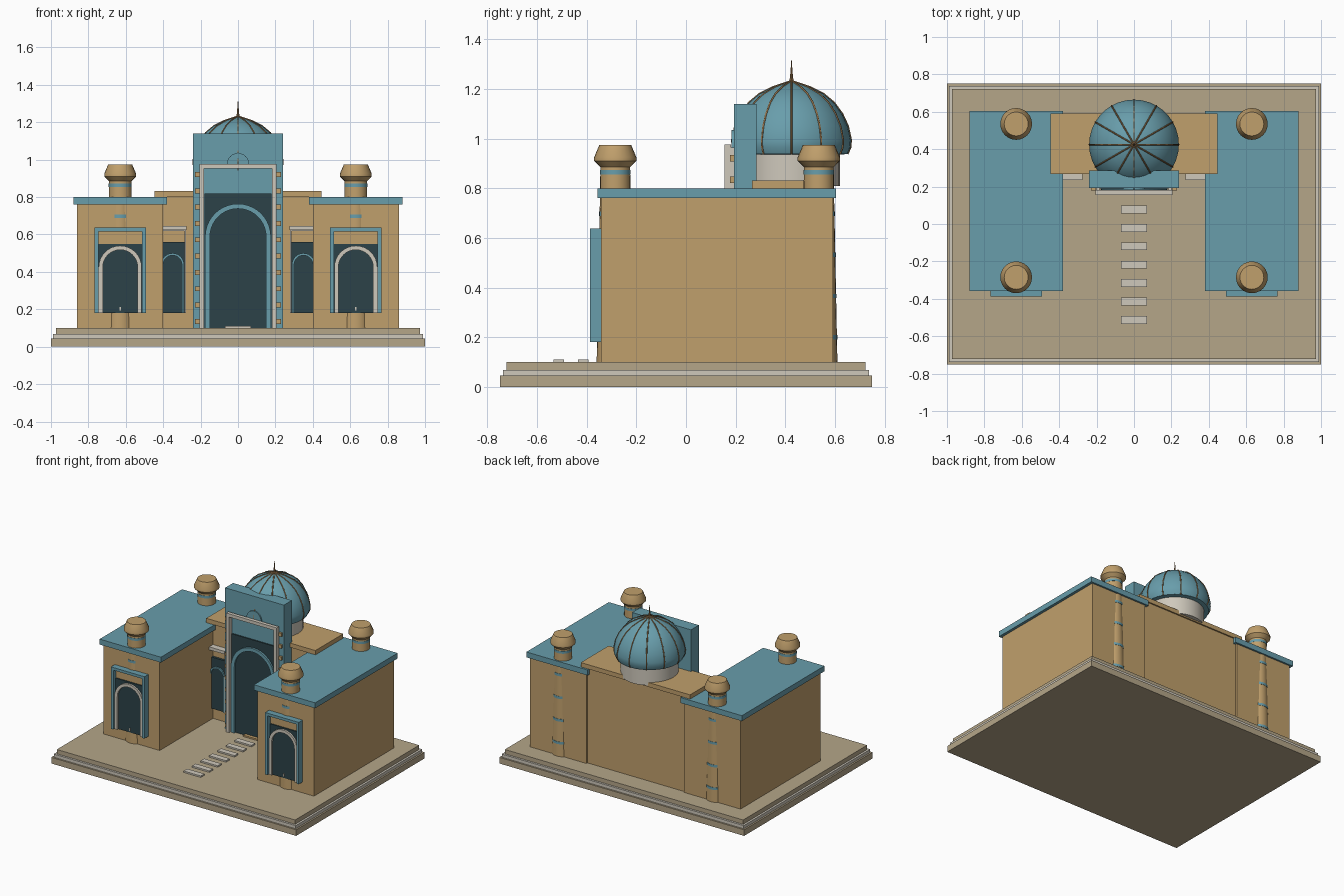
import bpy, math
from mathutils import Vector

old = bpy.data.objects.get("Cube")
if old:
    bpy.data.objects.remove(old, do_unlink=True)


def material(name, rgb):
    m = bpy.data.materials.new(name)
    m.use_nodes = True
    color = (*rgb, 1)
    m.diffuse_color = color
    m.node_tree.nodes["Principled BSDF"].inputs["Base Color"].default_value = color
    return m


TAN = material("sandy brick", (0.53, 0.35, 0.15))
TEAL = material("turquoise tile", (0.14, 0.34, 0.41))
STONE = material("paving stone", (0.46, 0.38, 0.25))
CREAM = material("pale stone", (0.62, 0.58, 0.50))
DARK = material("dark recess", (0.025, 0.055, 0.065))
BRONZE = material("bronze", (0.30, 0.17, 0.07))


def make(name, verts, faces, mat, smooth=False):
    mesh = bpy.data.meshes.new(name)
    mesh.from_pydata(verts, [], faces)
    mesh.materials.append(mat)
    ob = bpy.data.objects.new(name, mesh)
    bpy.context.collection.objects.link(ob)
    if smooth:
        bpy.ops.object.select_all(action='DESELECT')
        ob.select_set(True)
        bpy.context.view_layer.objects.active = ob
        bpy.ops.object.shade_smooth_by_angle(angle=math.radians(32))
    return ob


def box(name, x, y, z, mat):
    """Box from (low, high) ranges."""
    verts = [(a, b, c) for a in x for b in y for c in z]
    faces = [(0, 1, 3, 2), (4, 6, 7, 5), (0, 4, 5, 1),
             (2, 3, 7, 6), (0, 2, 6, 4), (1, 5, 7, 3)]
    return make(name, verts, faces, mat)


def lathe(name, profile, x, y, mat, sides=24):
    """Closed solid turned from (radius, height) points, bottom to top."""
    verts, faces = [], []
    for r, z in profile:
        for i in range(sides):
            a = math.tau * i / sides
            verts.append((x + r * math.cos(a), y + r * math.sin(a), z))
    for k in range(len(profile) - 1):
        for i in range(sides):
            j = (i + 1) % sides
            a, b = k * sides, (k + 1) * sides
            faces.append((a + i, a + j, b + j, b + i))
    faces.append(tuple(reversed(range(sides))))
    top = (len(profile) - 1) * sides
    faces.append(tuple(range(top, top + sides)))
    return make(name, verts, faces, mat, True)


def arch(name, cx, radius, band, base, spring, y, mat, steps=16):
    """Round arch band with straight legs, extruded along y."""
    def outline(r):
        curve = [(cx + r * math.cos(math.pi * i / steps),
                  spring + r * math.sin(math.pi * i / steps)) for i in range(steps + 1)]
        return [(cx + r, base)] + curve + [(cx - r, base)]
    outer, inner = outline(radius), outline(radius - band)
    n = len(outer)
    verts = [(px, d, pz) for d in y for ring in (outer, inner) for px, pz in ring]
    faces = []
    for i in range(n - 1):
        o, p = i, n + i
        O, P = 2 * n + i, 3 * n + i
        faces += [(o, p, p + 1, o + 1), (O, O + 1, P + 1, P),
                  (o, o + 1, O + 1, O), (p, P, P + 1, p + 1)]
    for i in (0, n - 1):
        faces.append((i, 2 * n + i, 3 * n + i, n + i))
    return make(name, verts, faces, mat)


def frame(name, cx, half, bar, z, y, mat):
    """Two posts and a lintel."""
    for s in (-1, 1):
        xs = sorted((cx + s * half, cx + s * (half - bar)))
        box(name + "_post", xs, y, (z[0], z[1] - bar), mat)
    box(name + "_lintel", (cx - half, cx + half), y, (z[1] - bar, z[1]), mat)


# Stepped platform
for name, inset, z, mat in (("platform_base", 0, (0, 0.045), STONE),
                            ("platform_trim", 0.012, (0.045, 0.068), CREAM),
                            ("platform_top", 0.027, (0.068, 0.1), STONE)):
    box(name, (inset - 1, 1 - inset), (inset - 0.75, 0.75 - inset), z, mat)

# Path slabs and doorstep
for i in range(7):
    y = 0.078 - 0.0985 * i
    box("path_slab", (-0.07, 0.07), (y - 0.021, y + 0.021), (0.1, 0.111), CREAM)
box("doorstep", (-0.07, 0.07), (0.16, 0.19), (0.1, 0.111), TAN)

# Wings with corner towers and arched windows
for s in (-1, 1):
    c = 0.63 * s
    box("wing", (c - 0.23, c + 0.23), (-0.342, 0.592), (0.1, 0.76), TAN)
    box("wing_roof", (c - 0.25, c + 0.25), (-0.357, 0.605), (0.76, 0.8), TEAL)

    for y in (-0.285, 0.535):
        lathe("tower", [(0.075, 0.1), (0.061, 0.8), (0.06, 0.89)], c, y, TAN)
        for i in range(5):
            z = 0.2 + 0.166 * i
            r = 0.077 - 0.02 * (z - 0.1)
            lathe("tower_band", [(r, z - 0.009), (r, z + 0.009)], c, y, TEAL)
        lathe("tower_cap", [(0.06, 0.885), (0.085, 0.91), (0.085, 0.925), (0.064, 0.975)],
              c, y, TAN)

    box("window_panel", (c - 0.12, c + 0.12), (-0.354, -0.34), (0.55, 0.62), TAN)
    box("window_recess", (c - 0.12, c + 0.12), (-0.362, -0.34), (0.18, 0.55), DARK)
    frame("window_frame", c, 0.137, 0.02, (0.18, 0.637), (-0.387, -0.34), TEAL)
    arch("window_arch", c, 0.115, 0.022, 0.18, 0.425, (-0.376, -0.36), CREAM)
    box("window_latch", (c - 0.004, c + 0.004), (-0.368, -0.36), (0.193, 0.213), CREAM)

# Central hall with side niches
box("hall", (-0.4, 0.4), (0.28, 0.58), (0.1, 0.805), TAN)
box("hall_roof", (-0.446, 0.446), (0.266, 0.59), (0.8, 0.832), TAN)
for s in (-1, 1):
    c = 0.35 * s
    box("niche_recess", (c - 0.07, c + 0.07), (0.262, 0.285), (0.18, 0.56), DARK)
    frame("niche_frame", c, 0.072, 0.007, (0.18, 0.625), (0.25, 0.285), CREAM)
    box("niche_ledge", (c - 0.074, c + 0.074), (0.235, 0.285), (0.623, 0.645), CREAM)
    arch("niche_arch", c, 0.062, 0.012, 0.18, 0.438, (0.252, 0.264), TEAL)

# Tall entrance portal
box("portal", (-0.24, 0.24), (0.193, 0.285), (0.1, 1.14), TEAL)
box("portal_recess", (-0.18, 0.18), (0.184, 0.195), (0.1, 0.82), DARK)
frame("portal_frame", 0, 0.206, 0.024, (0.1, 0.977), (0.156, 0.182), CREAM)
box("portal_frame_backing", (-0.2, -0.185), (0.18, 0.195), (0.1, 0.965), CREAM)
box("portal_frame_backing", (0.185, 0.2), (0.18, 0.195), (0.1, 0.965), CREAM)
arch("portal_arch", 0, 0.176, 0.026, 0.1, 0.588, (0.17, 0.186), TEAL, 20)
arch("portal_crest", 0, 0.06, 0.059, 0.96, 0.975, (0.184, 0.195), TEAL)
for s in (-1, 1):
    for i in range(10):
        z = 0.135 + 0.0873 * i
        box("portal_block", (s * 0.218 - 0.011, s * 0.218 + 0.011), (0.178, 0.195),
            (z - 0.013, z + 0.013), TAN)

# Drum, ribbed dome and spire
DY = 0.425
dome_profile = [(0.19, 0.935), (0.226, 0.938), (0.238, 0.965), (0.24, 0.995), (0.228, 1.05),
                (0.205, 1.1), (0.172, 1.145), (0.13, 1.18), (0.075, 1.208), (0.003, 1.232)]
lathe("drum", [(0.195, 0.81), (0.195, 0.94)], 0, DY, CREAM, 32)
lathe("dome", dome_profile, 0, DY, TEAL, 36)
lathe("spire", [(0.009, 1.225), (0.005, 1.26), (0.001, 1.315)], 0, DY, BRONZE, 8)
for i in range(12):
    a = math.tau * i / 12
    curve = bpy.data.curves.new("dome_rib", 'CURVE')
    curve.dimensions = '3D'
    curve.bevel_depth = 0.004
    curve.bevel_resolution = 1
    spline = curve.splines.new('POLY')
    points = dome_profile[1:]
    spline.points.add(len(points) - 1)
    for p, (r, z) in zip(spline.points, points):
        p.co = (r * math.cos(a), DY + r * math.sin(a), z, 1)
    curve.materials.append(BRONZE)
    bpy.context.collection.objects.link(bpy.data.objects.new("dome_rib", curve))
